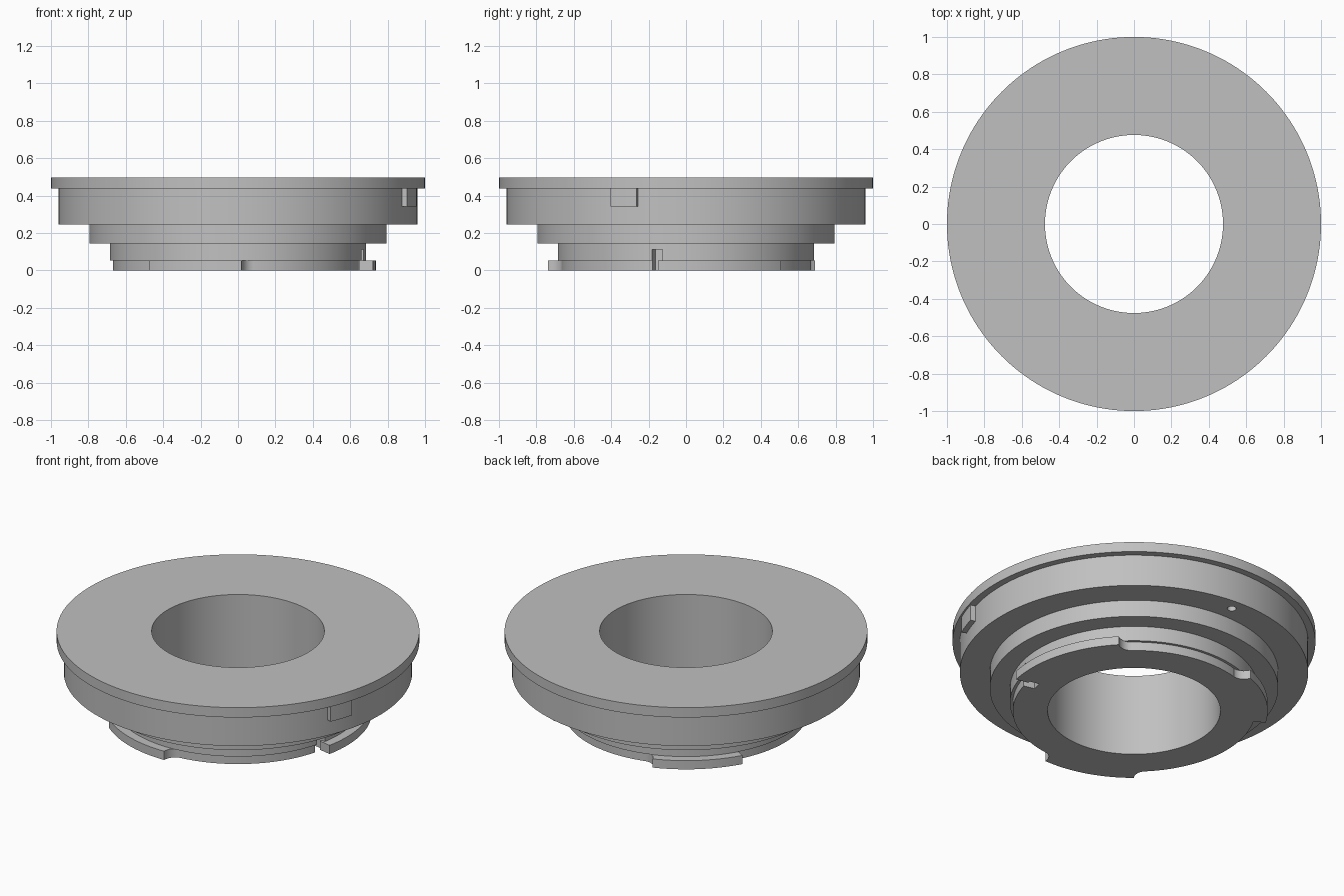
import bpy, bmesh
from math import sin, cos, pi, radians
from mathutils import Matrix

if "Cube" in bpy.data.objects:
    bpy.data.objects.remove(bpy.data.objects["Cube"], do_unlink=True)

grey = bpy.data.materials.new("metal_grey")
grey.use_nodes = True
COLOR = (0.53, 0.53, 0.53, 1)
grey.diffuse_color = COLOR
grey.node_tree.nodes["Principled BSDF"].inputs["Base Color"].default_value = COLOR


def make(name, bm, smooth=True):
    bmesh.ops.recalc_face_normals(bm, faces=bm.faces)
    mesh = bpy.data.meshes.new(name)
    bm.to_mesh(mesh)
    bm.free()
    ob = bpy.data.objects.new(name, mesh)
    bpy.context.collection.objects.link(ob)
    mesh.materials.append(grey)
    if smooth:
        bpy.ops.object.select_all(action='DESELECT')
        ob.select_set(True)
        bpy.context.view_layer.objects.active = ob
        bpy.ops.object.shade_smooth_by_angle(angle=radians(30))
    return ob


def lathe(name, profile, steps=160):
    bm = bmesh.new()
    vs = [bm.verts.new((r, 0, z)) for r, z in profile]
    es = [bm.edges.new((vs[i], vs[(i + 1) % len(vs)])) for i in range(len(vs))]
    bmesh.ops.spin(bm, geom=vs + es, cent=(0, 0, 0), axis=(0, 0, 1),
                   angle=2 * pi, steps=steps, use_merge=True)
    bmesh.ops.remove_doubles(bm, verts=bm.verts, dist=1e-5)
    return make(name, bm)


def prism(name, polar, z0, z1):
    """Extrude an outline given as (radius, degrees) points."""
    bm = bmesh.new()
    f = bm.faces.new([bm.verts.new((r * cos(radians(a)), r * sin(radians(a)), z0))
                      for r, a in polar])
    ext = bmesh.ops.extrude_face_region(bm, geom=[f])
    for v in ext["geom"]:
        if isinstance(v, bmesh.types.BMVert):
            v.co.z = z1
    return make(name, bm)


def arc(r, a0, a1, n):
    return [(r, a0 + (a1 - a0) * i / n) for i in range(n + 1)]


def cut(target, cutter):
    cutter.hide_render = True
    cutter.hide_set(True)
    mod = target.modifiers.new(cutter.name, 'BOOLEAN')
    mod.operation = 'DIFFERENCE'
    mod.solver = 'EXACT'
    mod.object = cutter
    dg = bpy.context.evaluated_depsgraph_get()
    target.data = bpy.data.meshes.new_from_object(target.evaluated_get(dg))
    target.modifiers.clear()
    bpy.data.objects.remove(cutter, do_unlink=True)


# Stepped ring with a straight bore
R_LOW, R_TAB, Z_TAB = 0.668, 0.737, 0.053
body = lathe("stepped_ring", [
    (0.476, 0), (R_LOW, 0), (R_LOW, Z_TAB), (0.684, Z_TAB), (0.684, 0.144),
    (0.795, 0.144), (0.795, 0.246), (0.96, 0.246), (0.96, 0.438),
    (1, 0.438), (1, 0.498), (0.476, 0.498)])

# Locking slot in the lower collar
bm = bmesh.new()
bmesh.ops.create_cube(bm, size=1, matrix=Matrix.Rotation(radians(-13), 4, 'Z')
                      @ Matrix.Translation((0.7, 0, 0.03))
                      @ Matrix.Diagonal((0.2, 0.058, 0.164, 1)))
cut(body, make("slot_cutter", bm, False))

# Small screw hole under the wide step
bm = bmesh.new()
bmesh.ops.create_cone(bm, cap_ends=True, segments=24, radius1=0.025, radius2=0.025,
                      depth=0.12, matrix=Matrix.Rotation(radians(87.5), 4, 'Z')
                      @ Matrix.Translation((0.885, 0, 0.246)))
cut(body, make("hole_cutter", bm, False))


# Bayonet tabs with concave run-outs at their ends
def runout(angle, side):
    """Quarter-circle hollow from the tab rim down to the collar."""
    d, h = 5.2, R_TAB - R_LOW
    return [(R_LOW + h * (1 - sin(t)), angle + side * d * (1 - cos(t)))
            for t in (pi / 2 * i / 8 for i in range(9))]


def tab(name, a0, a1, soft0, soft1):
    pts = arc(R_TAB, a0, a1, 24)
    pts = pts[:-1] + (runout(a1, 1) if soft1 else [pts[-1], (R_LOW, a1)])
    start = runout(a0, -1)[::-1] if soft0 else [(R_LOW, a0), pts[0]]
    end_a, start_a = pts[-1][1], start[0][1]
    pts = start[:-1] + pts + arc(R_LOW - 0.008, end_a, start_a, 24)
    prism(name, pts, 0, Z_TAB)


tab("bayonet_tab_left", -11.8, 43.5, False, True)
tab("bayonet_tab_back", 110.6, 150, True, False)
tab("bayonet_tab_front", 230, 271.5, True, True)

# Raised index block on the side of the wide step
prism("index_block", arc(0.99, -24, -15.5, 6) + arc(0.95, -15.5, -24, 6), 0.342, 0.438)
